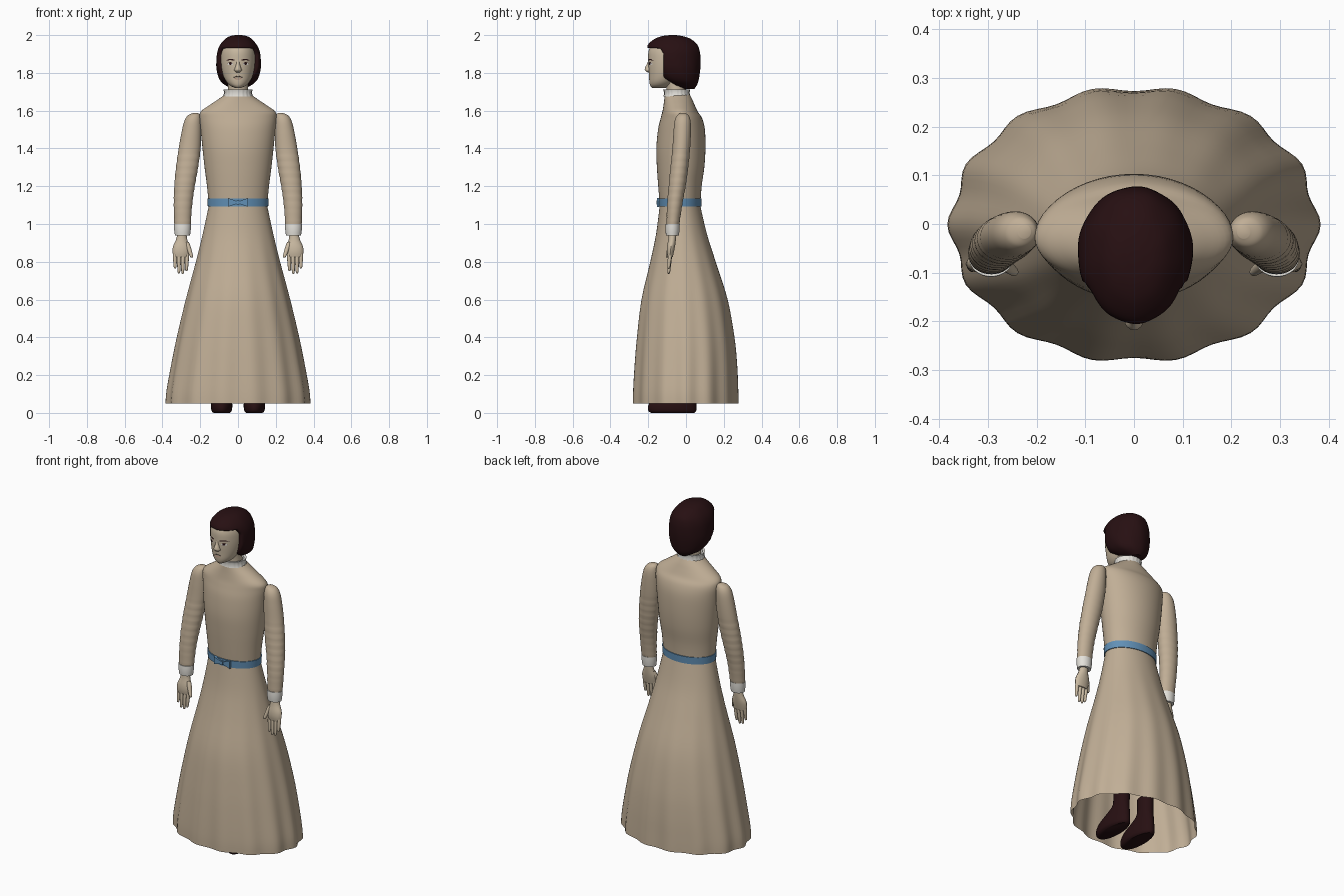
import bpy, bmesh
from math import sin, cos, pi
from mathutils import Vector
from mathutils.bvhtree import BVHTree

cube = bpy.data.objects.get("Cube")
if cube:
    bpy.data.objects.remove(cube, do_unlink=True)


def material(name, r, g, b):
    m = bpy.data.materials.new(name)
    m.use_nodes = True
    m.diffuse_color = (r, g, b, 1)
    bsdf = next(n for n in m.node_tree.nodes if n.type == 'BSDF_PRINCIPLED')
    bsdf.inputs["Base Color"].default_value = (r, g, b, 1)
    bsdf.inputs["Roughness"].default_value = 0.8
    return m


TAN = material("tan_cloth", .53, .425, .305)
SKIN = material("skin", .59, .49, .36)
WHITE = material("white_trim", .78, .76, .71)
BLUE = material("blue_ribbon", .12, .28, .47)
DARK = material("dark_brown", .02, .005, .006)
LIP = material("lip", .33, .2, .15)


def finish(name, bm, mat, angle=45):
    mesh = bpy.data.meshes.new(name)
    bmesh.ops.recalc_face_normals(bm, faces=bm.faces[:])
    bm.to_mesh(mesh)
    bm.free()
    mesh.materials.append(mat)
    obj = bpy.data.objects.new(name, mesh)
    bpy.context.collection.objects.link(obj)
    bpy.ops.object.select_all(action='DESELECT')
    obj.select_set(True)
    bpy.context.view_layer.objects.active = obj
    bpy.ops.object.shade_smooth_by_angle(angle=angle * pi / 180)
    return obj


def smooth_rings(rings, sub):
    """Catmull-Rom interpolation between cross-sections."""
    out = []
    for i in range(len(rings) - 1):
        p, q, r, s = (rings[max(0, min(len(rings) - 1, i + k))] for k in (-1, 0, 1, 2))
        for k in range(sub):
            t = k / sub
            out.append([b + .5 * t * (c - a + t * (2*a - 5*b + 4*c - d + t * (3*(b - c) + d - a)))
                        for a, b, c, d in zip(p, q, r, s)])
    return out + [list(rings[-1])]


def loft(name, shells, mat, n=32, sub=4, caps=True, side=1, warp=None):
    """Each shell is a list of level ellipses (z, x0, x1, y0, y1)."""
    bm = bmesh.new()
    for rings in shells:
        rows = []
        for z, x0, x1, y0, y1 in smooth_rings(rings, sub):
            row = []
            for i in range(n):
                a = 2 * pi * i / n
                x, y = (x1 - x0) / 2 * cos(a), (y1 - y0) / 2 * sin(a)
                k = 1
                if warp:
                    k = warp(a, z)
                row.append(bm.verts.new((side * ((x0 + x1) / 2 + x * k), (y0 + y1) / 2 + y * k, z)))
            rows.append(row)
        for lo, hi in zip(rows, rows[1:]):
            for i in range(n):
                j = (i + 1) % n
                bm.faces.new((lo[i], lo[j], hi[j], hi[i]))
        if caps:
            bm.faces.new(rows[0][::-1])
            bm.faces.new(rows[-1])
    return finish(name, bm, mat)


def even(*rings):
    """Symmetric sections given as (z, half width, y0, y1)."""
    return [[(z, -w, w, y0, y1) for z, w, y0, y1 in rings]]


# Dress
loft("skirt", even((.05, .376, -.281, .279), (.12, .371, -.28, .277), (.25, .349, -.273, .272),
                   (.4, .32, -.261, .258), (.6, .274, -.237, .222), (.8, .222, -.19, .158),
                   (.95, .186, -.158, .11), (1.1, .154, -.139, .075)),
     TAN, n=112, caps=False, warp=lambda a, z: 1 + .022 * max(0, 1 - z) * cos(14 * a))
loft("bodice", even((1.09, .154, -.138, .075), (1.2, .164, -.147, .083), (1.3, .177, -.154, .097),
                    (1.4, .188, -.157, .103), (1.5, .198, -.148, .1), (1.56, .204, -.134, .085),
                    (1.595, .197, -.125, .062), (1.63, .15, -.119, .046), (1.66, .105, -.115, .033),
                    (1.685, .07, -.112, .02)), TAN, n=48)
loft("collar", even((1.676, .078, -.118, .022), (1.695, .072, -.115, .018), (1.713, .077, -.121, .021),
                    (1.711, .064, -.109, .008), (1.68, .062, -.107, .006)), WHITE, n=80, sub=1, caps=False,
     warp=lambda a, z: 1 + .015 * cos(20 * a))

# Waist ribbon and bow
loft("belt", even((1.093, .16, -.145, .081), (1.135, .162, -.147, .083)), BLUE, n=48, sub=1)
for s, label in ((1, "left"), (-1, "right")):
    bm = bmesh.new()
    bmesh.ops.create_cube(bm, size=1)
    for v in bm.verts:
        outer = v.co.x * s > 0
        v.co = Vector((s * (.053 if outer else .006), -.148 + v.co.y * .012,
                       1.114 + v.co.z * (.046 if outer else .014)))
    finish(label + "_bow_loop", bm, BLUE, 30)
bm = bmesh.new()
bmesh.ops.create_cube(bm, size=1)
for v in bm.verts:
    v.co = Vector((v.co.x * .016, -.149 + v.co.y * .016, 1.114 + v.co.z * .02))
finish("bow_knot", bm, BLUE, 30)


def digit(a, b, r):
    """Tapered finger running down from a to b."""
    rings = []
    for t, k in ((0, .9), (.3, 1), (.7, .85), (.93, .65), (1, .25)):
        p = Vector(a).lerp(Vector(b), t)
        rings.append((p.z, p.x - r * k, p.x + r * k, p.y - r * k, p.y + r * k))
    return rings


def sleeve_folds(a, z):
    return 1 + (.018 * sin(z * 150) if z < 1.38 else 0)


# Arms, hands and boots
for s, label in ((1, "left_"), (-1, "right_")):
    loft(label + "sleeve", [[(.985, .25, .337, -.104, -.037), (1.1, .243, .34, -.1, -.02),
                             (1.2, .229, .337, -.092, -.002), (1.3, .211, .328, -.082, .012),
                             (1.4, .198, .314, -.072, .022), (1.49, .194, .298, -.066, .026),
                             (1.545, .195, .284, -.06, .024), (1.575, .2, .265, -.047, .014),
                             (1.587, .212, .238, -.03, -.002)]], TAN, sub=8, side=s, warp=sleeve_folds)
    loft(label + "cuff", [[(.94, .254, .334, -.106, -.038), (.97, .25, .338, -.109, -.034),
                           (1.0, .249, .339, -.108, -.033)]], WHITE, sub=2, side=s)
    palm = [(.825, .262, .342, -.098, -.07), (.85, .257, .346, -.102, -.064), (.88, .257, .344, -.101, -.058),
            (.915, .268, .329, -.095, -.053), (.95, .273, .32, -.092, -.05)]
    fingers = [digit((.269 + .0215 * i, -.083, .85), (.273 + .02 * i, -.092, tip), .0105)
               for i, tip in enumerate((.75, .735, .738, .765))]
    thumb = digit((.272, -.078, .905), (.244, -.1, .822), .013)
    loft(label + "hand", [palm, thumb] + fingers, SKIN, n=14, sub=3, side=s)
    loft(label + "boot", [[(0, .042, .13, -.185, .045), (.012, .033, .14, -.2, .054),
                           (.04, .03, .143, -.2, .055), (.07, .034, .138, -.175, .053),
                           (.1, .04, .132, -.115, .05), (.14, .044, .126, -.06, .046),
                           (.23, .044, .126, -.055, .046)]], DARK, side=s)

# Neck and head
loft("neck", even((1.66, .057, -.103, .0), (1.72, .053, -.104, .0), (1.8, .055, -.12, .0)), SKIN)
head = loft("head", even((1.72, .016, -.178, -.11), (1.733, .042, -.189, -.08), (1.755, .063, -.194, -.05),
                         (1.79, .08, -.196, -.01), (1.83, .09, -.199, .02), (1.87, .094, -.2, .035),
                         (1.91, .092, -.199, .035), (1.94, .083, -.188, .025), (1.965, .06, -.16, .0)),
            SKIN, n=48)
loft("nose", even((1.802, .01, -.203, -.18), (1.813, .02, -.217, -.175), (1.827, .016, -.217, -.175),
                  (1.845, .011, -.208, -.175), (1.868, .009, -.199, -.175)), SKIN, n=16)
surface = BVHTree.FromPolygons([v.co for v in head.data.vertices],
                               [p.vertices[:] for p in head.data.polygons])


def face_plate(name, outline, mat, lift, side=1):
    """Thin plate laid over the face from an (x, z) outline."""
    bm = bmesh.new()
    verts = []
    for x, z in outline:
        hit = surface.ray_cast(Vector((side * x, -1, z)), Vector((0, 1, 0)))[0]
        verts.append(bm.verts.new(hit - Vector((0, lift, 0))))
    bm.faces.new(verts if side > 0 else verts[::-1])
    obj = finish(name, bm, mat)
    if obj.data.polygons[0].normal.y > 0:
        obj.data.flip_normals()


def oval(cx, cz, rx, rz, n=12):
    return [(cx + rx * cos(2 * pi * i / n), cz + rz * sin(2 * pi * i / n)) for i in range(n)]


for s, label in ((1, "left_"), (-1, "right_")):
    face_plate(label + "eye", oval(.041, 1.848, .016, .007), WHITE, .002, s)
    face_plate(label + "iris", oval(.04, 1.849, .0075, .0065), DARK, .004, s)
    face_plate(label + "lash", [(.024, 1.85), (.041, 1.854), (.058, 1.85), (.041, 1.858)], DARK, .004, s)
    face_plate(label + "brow", [(.018, 1.864), (.042, 1.868), (.065, 1.864), (.045, 1.875),
                                (.019, 1.871)], DARK, .003, s)
face_plate("upper_lip", [(-.028, 1.775), (.028, 1.775), (.008, 1.783), (0, 1.781), (-.008, 1.783)], LIP, .003)
face_plate("lower_lip", [(-.024, 1.773), (-.01, 1.765), (.01, 1.765), (.024, 1.773)], LIP, .003)

# Bobbed hair, trimmed back along the hairline to reveal the face
hair = loft("hair", [[(1.716, -.03, .033, -.03, .045), (1.74, -.075, .079, -.09, .06),
                      (1.77, -.1, .106, -.14, .068), (1.82, -.114, .12, -.18, .075),
                      (1.87, -.115, .12, -.2, .077), (1.915, -.109, .114, -.205, .073),
                      (1.95, -.094, .098, -.2, .06), (1.98, -.067, .072, -.165, .025),
                      (1.995, -.04, .046, -.125, -.02), (2.0, -.012, .018, -.085, -.055)]],
            DARK, n=64, sub=6, warp=lambda a, z: 1 + .006 * cos(9 * a + z * 20))
for v in hair.data.vertices:
    z = v.co.z
    if z < 1.932:
        line = -.118 + max(0, 1.775 - z) * 1.6 - max(0, z - 1.9) * .6
        v.co.y = max(v.co.y, line)
